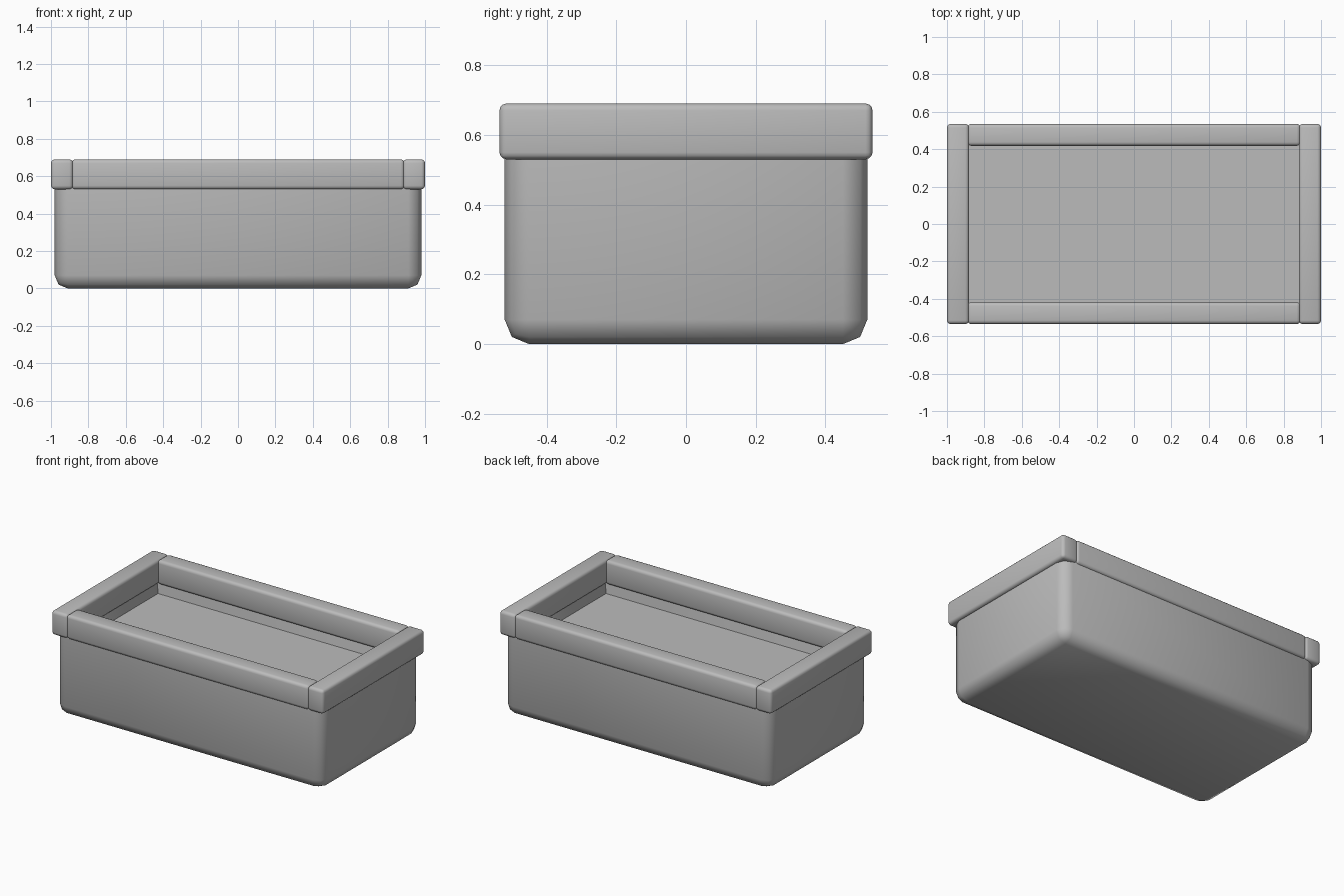
import bpy, bmesh, math
from mathutils import Matrix

old = bpy.data.objects.get("Cube")
if old:
    bpy.data.objects.remove(old, do_unlink=True)

# One plain stone grey for the whole planter
GREY = (0.5, 0.5, 0.5, 1)
stone = bpy.data.materials.new("stone_grey")
stone.use_nodes = True
stone.diffuse_color = GREY
stone.node_tree.nodes["Principled BSDF"].inputs["Base Color"].default_value = GREY


def box(lo, hi):
    bm = bmesh.new()
    size = [b - a for a, b in zip(lo, hi)]
    mid = [(a + b) / 2 for a, b in zip(lo, hi)]
    bmesh.ops.create_cube(bm, size=1, matrix=Matrix.Translation(mid) @ Matrix.Diagonal((*size, 1)))
    return bm


def finish(bm, name):
    bmesh.ops.recalc_face_normals(bm, faces=bm.faces)
    mesh = bpy.data.meshes.new(name)
    bm.to_mesh(mesh)
    bm.free()
    mesh.materials.append(stone)
    ob = bpy.data.objects.new(name, mesh)
    bpy.context.collection.objects.link(ob)
    bpy.ops.object.select_all(action='DESELECT')
    ob.select_set(True)
    bpy.context.view_layer.objects.active = ob
    bpy.ops.object.shade_smooth_by_angle(angle=math.radians(60))


# Trough: rounded bottom and corners, open shallow pocket on top
TOP = 0.55
bm = box((-0.98, -0.52, 0), (0.98, 0.52, TOP))
rounded = [e for e in bm.edges if min(v.co.z for v in e.verts) < 0.01]
bmesh.ops.bevel(bm, geom=rounded, offset=0.07, segments=2, profile=0.5, affect='EDGES')
top = max(bm.faces, key=lambda f: f.calc_center_median().z)
bmesh.ops.inset_region(bm, faces=[top], thickness=0.075)
bmesh.ops.inset_region(bm, faces=[top], thickness=0.018, depth=TOP - 0.465)
for v in top.verts:
    v.co.z = 0.465
finish(bm, "trough")


# Rim: four rounded rails resting on the trough
def rail(name, lo, hi):
    bm = box(lo, hi)
    bmesh.ops.bevel(bm, geom=bm.edges[:], offset=0.02, segments=3, profile=0.5, affect='EDGES')
    finish(bm, name)


for name, s in (("front_rail", -1), ("back_rail", 1)):
    y0, y1 = sorted((s * 0.418, s * 0.535))
    rail(name, (-0.89, y0, 0.53), (0.89, y1, 0.69))
for name, s in (("right_rail", -1), ("left_rail", 1)):
    x0, x1 = sorted((s * 0.882, s * 1.0))
    rail(name, (x0, -0.535, 0.53), (x1, 0.535, 0.69))
